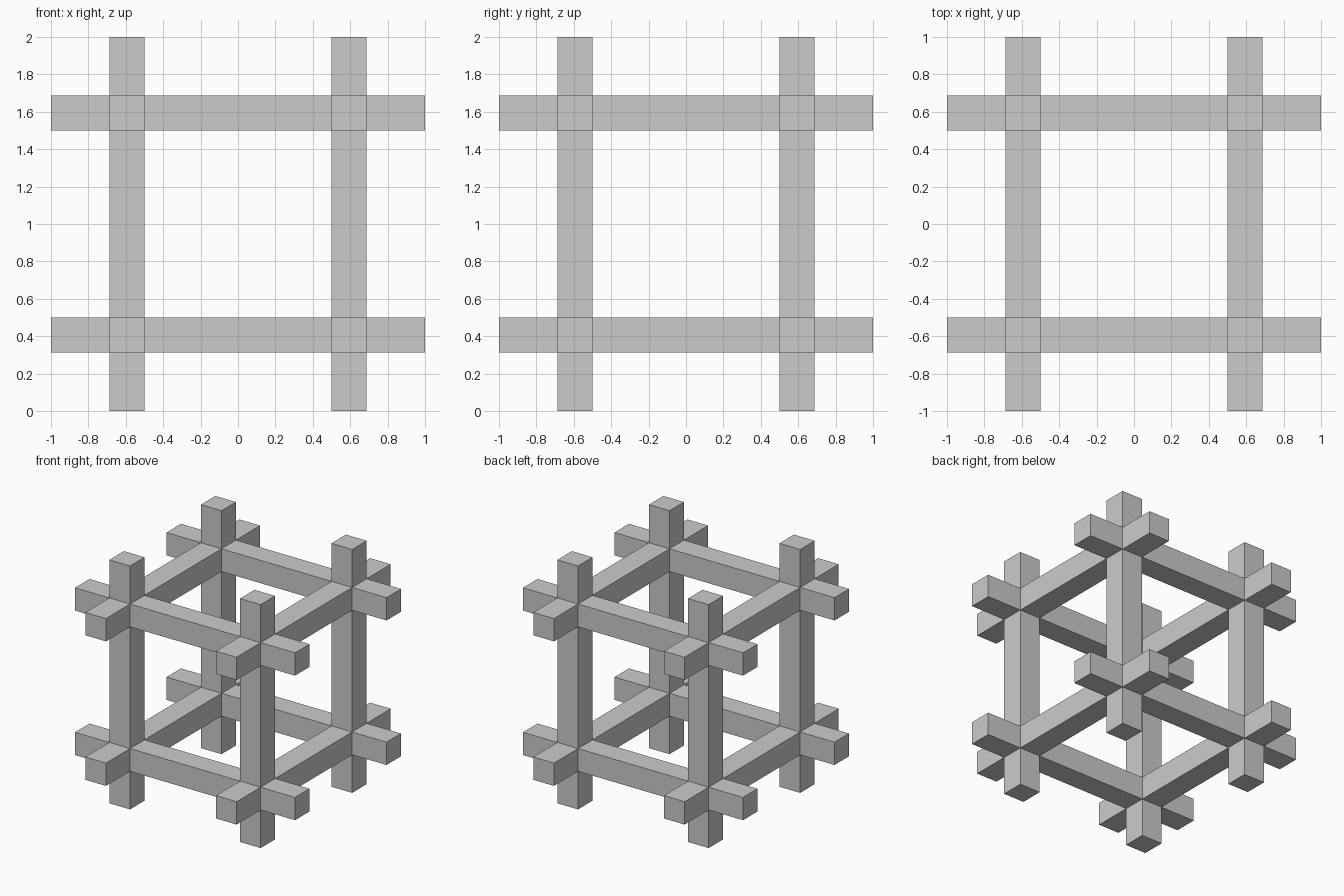
import bpy, bmesh
from mathutils import Vector

if "Cube" in bpy.data.objects:
    bpy.data.objects.remove(bpy.data.objects["Cube"])

INNER, OUTER, END = 0.5, 0.6875, 1.0   # bar faces and bar tips, from the centre
CENTRE = Vector((0, 0, 1))


def tube(bm, axis, u_side, v_side, start, stop, cap=False):
    """Square open tube along an axis; optionally capped at 'stop'."""
    a, b = sorted((INNER * u_side, OUTER * u_side))
    c, d = sorted((INNER * v_side, OUTER * v_side))
    rings = []
    for t in (start, stop):
        ring = []
        for u, v in ((a, c), (b, c), (b, d), (a, d)):
            p = Vector((0, 0, 0))
            p[axis], p[(axis + 1) % 3], p[(axis + 2) % 3] = t, u, v
            ring.append(bm.verts.new(p + CENTRE))
        rings.append(ring)
    for i in range(4):
        j = (i + 1) % 4
        bm.faces.new((rings[0][i], rings[0][j], rings[1][j], rings[1][i]))
    if cap:
        bm.faces.new(rings[1])


bm = bmesh.new()
for axis in range(3):
    for u in (-1, 1):
        for v in (-1, 1):
            # span between two joints, and the stub ends beyond them
            tube(bm, axis, u, v, -INNER, INNER)
            for s in (-1, 1):
                tube(bm, axis, u, v, s * OUTER, s * END, cap=True)

# weld the segments at the joints into one closed surface
bmesh.ops.remove_doubles(bm, verts=bm.verts, dist=0.001)
bmesh.ops.recalc_face_normals(bm, faces=bm.faces)

mesh = bpy.data.meshes.new("crossed_bar_frame")
bm.to_mesh(mesh)
bm.free()
bpy.context.collection.objects.link(bpy.data.objects.new("crossed_bar_frame", mesh))
